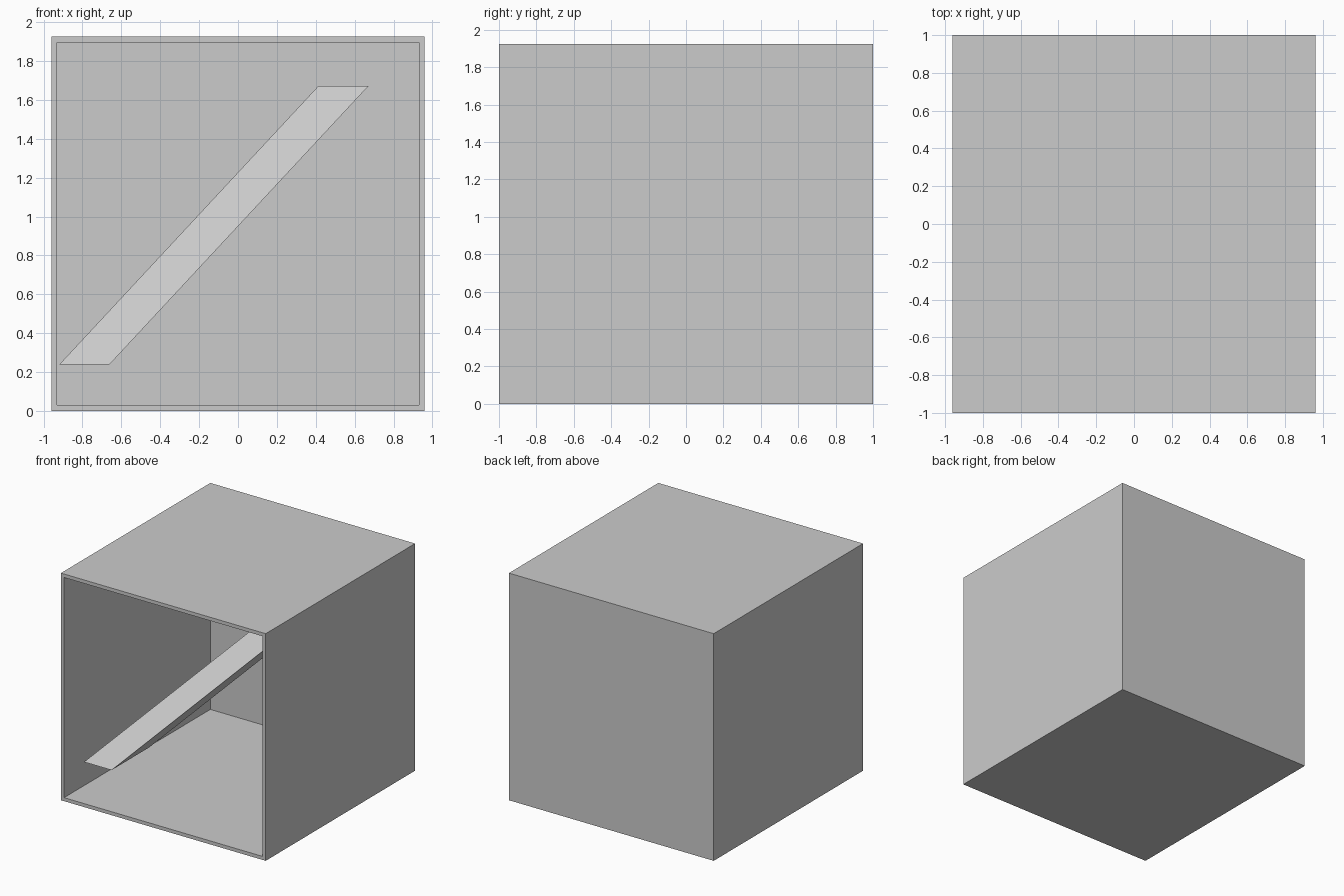
import bpy, bmesh
from mathutils import Vector

default = bpy.data.objects.get("Cube")
if default:
    bpy.data.objects.remove(default, do_unlink=True)

HALF_W, HALF_D, HEIGHT, WALL = 0.96, 1.0, 1.925, 0.042

# Single plain grey
grey = bpy.data.materials.new("plain_grey")
grey.use_nodes = True
colour = (0.6, 0.6, 0.6, 1.0)
grey.diffuse_color = colour
grey.node_tree.nodes["Principled BSDF"].inputs["Base Color"].default_value = colour


def finish(bm, name):
    bmesh.ops.recalc_face_normals(bm, faces=bm.faces)
    mesh = bpy.data.meshes.new(name)
    bm.to_mesh(mesh)
    bm.free()
    mesh.materials.append(grey)
    obj = bpy.data.objects.new(name, mesh)
    bpy.context.collection.objects.link(obj)
    return obj


# Open-fronted box: inset the front face and push it back to leave thin walls
bm = bmesh.new()
bmesh.ops.create_cube(bm, size=1)
bmesh.ops.scale(bm, verts=bm.verts, vec=(2 * HALF_W, 2 * HALF_D, HEIGHT))
bmesh.ops.translate(bm, verts=bm.verts, vec=(0, 0, HEIGHT / 2))
bmesh.ops.recalc_face_normals(bm, faces=bm.faces)
front = min(bm.faces, key=lambda f: f.calc_center_median().y)
bmesh.ops.inset_region(bm, faces=[front], thickness=WALL)
cavity = bmesh.ops.extrude_face_region(bm, geom=[front])
moved = [v for v in cavity["geom"] if isinstance(v, bmesh.types.BMVert)]
bmesh.ops.translate(bm, verts=moved, vec=(0, 2 * HALF_D - WALL, 0))
if front.is_valid:
    bmesh.ops.delete(bm, geom=[front], context="FACES_ONLY")
finish(bm, "open_box")

# Leaning beam: a flat rectangle at the left wall swept up, right and back
bm = bmesh.new()
x0, x1, y0, y1, z0 = -0.918, -0.66, -0.75, -0.25, 0.24
base = bm.faces.new([bm.verts.new(p) for p in
                     ((x0, y0, z0), (x1, y0, z0), (x1, y1, z0), (x0, y1, z0))])
sweep = bmesh.ops.extrude_face_region(bm, geom=[base], use_keep_orig=True)
top = [v for v in sweep["geom"] if isinstance(v, bmesh.types.BMVert)]
bmesh.ops.translate(bm, verts=top, vec=Vector((1.33, 1.1, 1.43)))
finish(bm, "leaning_beam")
